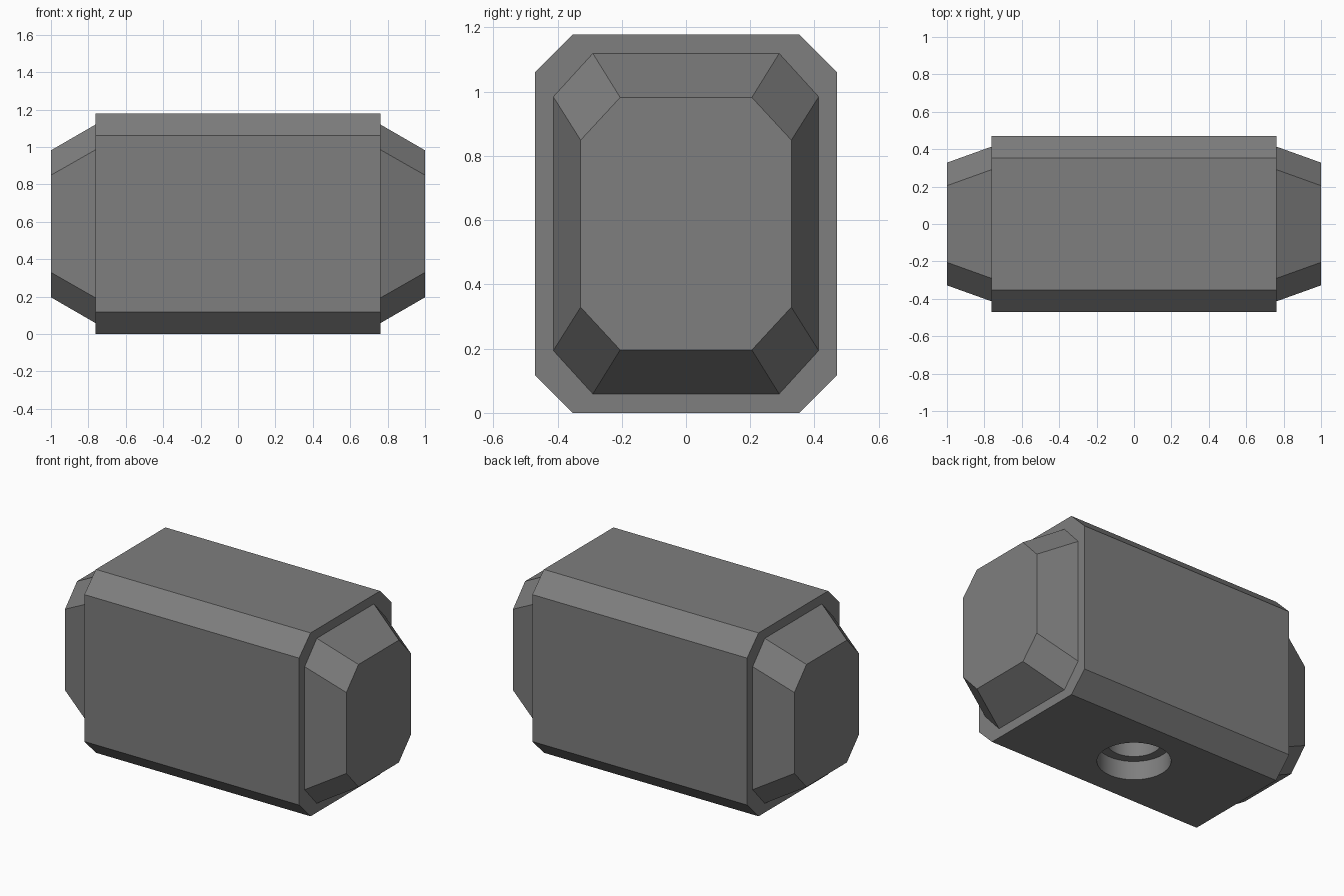
import bpy, bmesh, math

if "Cube" in bpy.data.objects:
    bpy.data.objects.remove(bpy.data.objects["Cube"])

MID = 0.589  # height of the long axis

stone = bpy.data.materials.new("grey stone")
stone.diffuse_color = (0.21, 0.21, 0.21, 1)
stone.use_nodes = True
stone.node_tree.nodes["Principled BSDF"].inputs["Base Color"].default_value = stone.diffuse_color


def octagon(bm, x, hy, hz, cy, cz):
    """Chamfered rectangle across the long axis."""
    quarter = [(hy, hz - cz), (hy - cy, hz)]
    pts = quarter + [(-y, z) for y, z in reversed(quarter)]
    pts += [(-y, -z) for y, z in pts]
    return [bm.verts.new((x, y, MID + z)) for y, z in pts]


# Hammer head: chamfered body stepping in to a tapered face at each end
half = [(1.0, 0.328, 0.393, 0.123, 0.133),
        (0.763, 0.413, 0.53, 0.123, 0.135),
        (0.763, 0.47, MID, 0.117, 0.117)]
rings = [(-r[0], *r[1:]) for r in half] + half[::-1]

bm = bmesh.new()
loops = [octagon(bm, *r) for r in rings]
for a, b in zip(loops, loops[1:]):
    for i in range(8):
        j = (i + 1) % 8
        bm.faces.new((a[i], a[j], b[j], b[i]))
bm.faces.new(loops[0])
bm.faces.new(loops[-1])
bmesh.ops.recalc_face_normals(bm, faces=bm.faces)
mesh = bpy.data.meshes.new("hammer_head")
bm.to_mesh(mesh)
bm.free()
mesh.materials.append(stone)
head = bpy.data.objects.new("hammer_head", mesh)
bpy.context.collection.objects.link(head)

# Stepped handle socket cut into the underside
for name, radius, top in (("socket_mouth", 0.212, 0.12), ("socket_bore", 0.155, 0.6)):
    bpy.ops.mesh.primitive_cylinder_add(vertices=48, radius=radius, depth=top + 0.1,
                                        location=(0, 0, (top - 0.1) / 2))
    cutter = bpy.context.object
    cutter.name = name
    cutter.hide_render = True
    cutter.data.materials.append(stone)
    cut = head.modifiers.new(name, 'BOOLEAN')
    cut.operation = 'DIFFERENCE'
    cut.solver = 'EXACT'
    cut.object = cutter
    bpy.context.view_layer.objects.active = head
    bpy.ops.object.modifier_apply(modifier=name)
    bpy.data.objects.remove(cutter)

# Flat facets, smooth socket walls
bpy.ops.object.select_all(action='DESELECT')
head.select_set(True)
bpy.context.view_layer.objects.active = head
bpy.ops.object.shade_smooth_by_angle(angle=math.radians(20))
